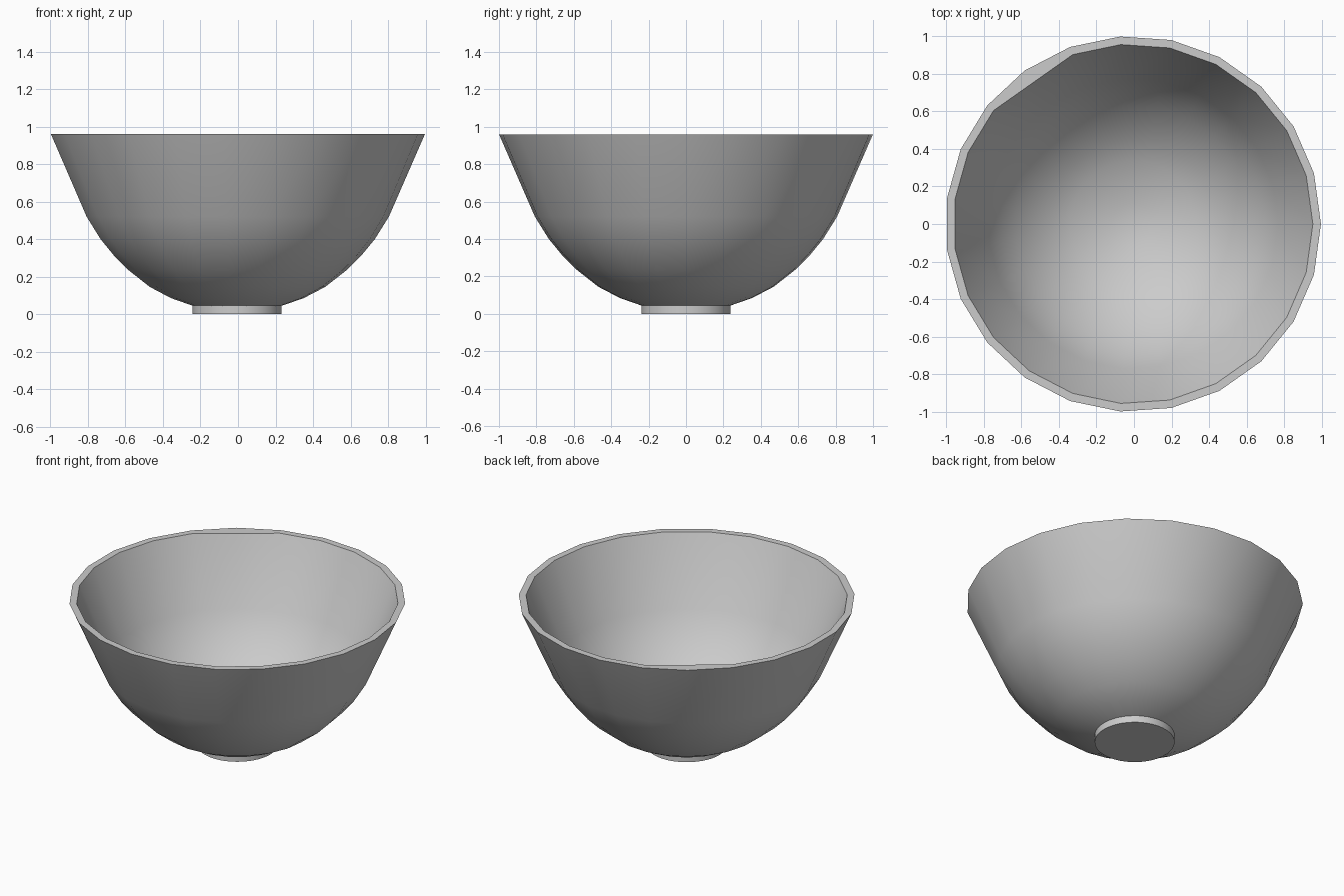
import bpy, bmesh, math

if "Cube" in bpy.data.objects:
    bpy.data.objects.remove(bpy.data.objects["Cube"])

SIDES = 23
CX = -0.005          # odd side count: shifts the axis so the bounds are centred
T = 0.04             # wall thickness

# outer wall profile (radius, height), from centre of the base to the rim
outer = [(0.12, 0.015), (0.24, 0.045), (0.355, 0.085), (0.47, 0.145),
         (0.585, 0.235), (0.665, 0.315), (0.735, 0.40), (0.81, 0.52), (1.002, 0.96)]


def offset_profile(pts, t):
    """Shift a profile inwards along its normals; the last point stays level."""
    full = [(0, 0.005)] + pts
    res = []
    for i in range(1, len(full) - 1):
        dx = full[i + 1][0] - full[i - 1][0]
        dz = full[i + 1][1] - full[i - 1][1]
        d = math.hypot(dx, dz)
        res.append((full[i][0] - t * dz / d, full[i][1] + t * dx / d))
    res.append((pts[-1][0] - 0.043, pts[-1][1]))
    return res


def lathe(name, profile, z_start, z_end, sides, angle):
    """Spin a profile that starts and ends on the axis."""
    bm = bmesh.new()
    rings = [[bm.verts.new((CX + r * math.cos(2 * math.pi * k / sides),
                            r * math.sin(2 * math.pi * k / sides), z))
              for k in range(sides)] for r, z in profile]
    for a, b in zip(rings, rings[1:]):
        for k in range(sides):
            n = (k + 1) % sides
            bm.faces.new((a[k], a[n], b[n], b[k]))
    for ring, z in ((rings[0], z_start), (rings[-1], z_end)):
        c = bm.verts.new((CX, 0, z))
        for k in range(sides):
            bm.faces.new((ring[k], c, ring[(k + 1) % sides]))
    return bm, rings


def finish(name, bm, angle=40):
    bmesh.ops.recalc_face_normals(bm, faces=bm.faces)
    me = bpy.data.meshes.new(name)
    bm.to_mesh(me)
    bm.free()
    ob = bpy.data.objects.new(name, me)
    bpy.context.collection.objects.link(ob)
    bpy.ops.object.select_all(action='DESELECT')
    ob.select_set(True)
    bpy.context.view_layer.objects.active = ob
    bpy.ops.object.shade_smooth_by_angle(angle=math.radians(angle))


# bowl shell: outer wall up, flat rim, inner wall down
inner = offset_profile(outer, T)
bm, rings = lathe("bowl", outer + inner[::-1], 0.005, 0.045, SIDES, 40)
# one inner rim corner is flattened to a straight edge at the back left
lip = rings[len(outer)]
lip[8].co = (lip[7].co + lip[9].co) / 2
finish("bowl", bm)

# solid round foot
bm, _ = lathe("foot", [(0.238, 0.0), (0.238, 0.046)], 0.0, 0.046, 46, 40)
finish("foot", bm)
